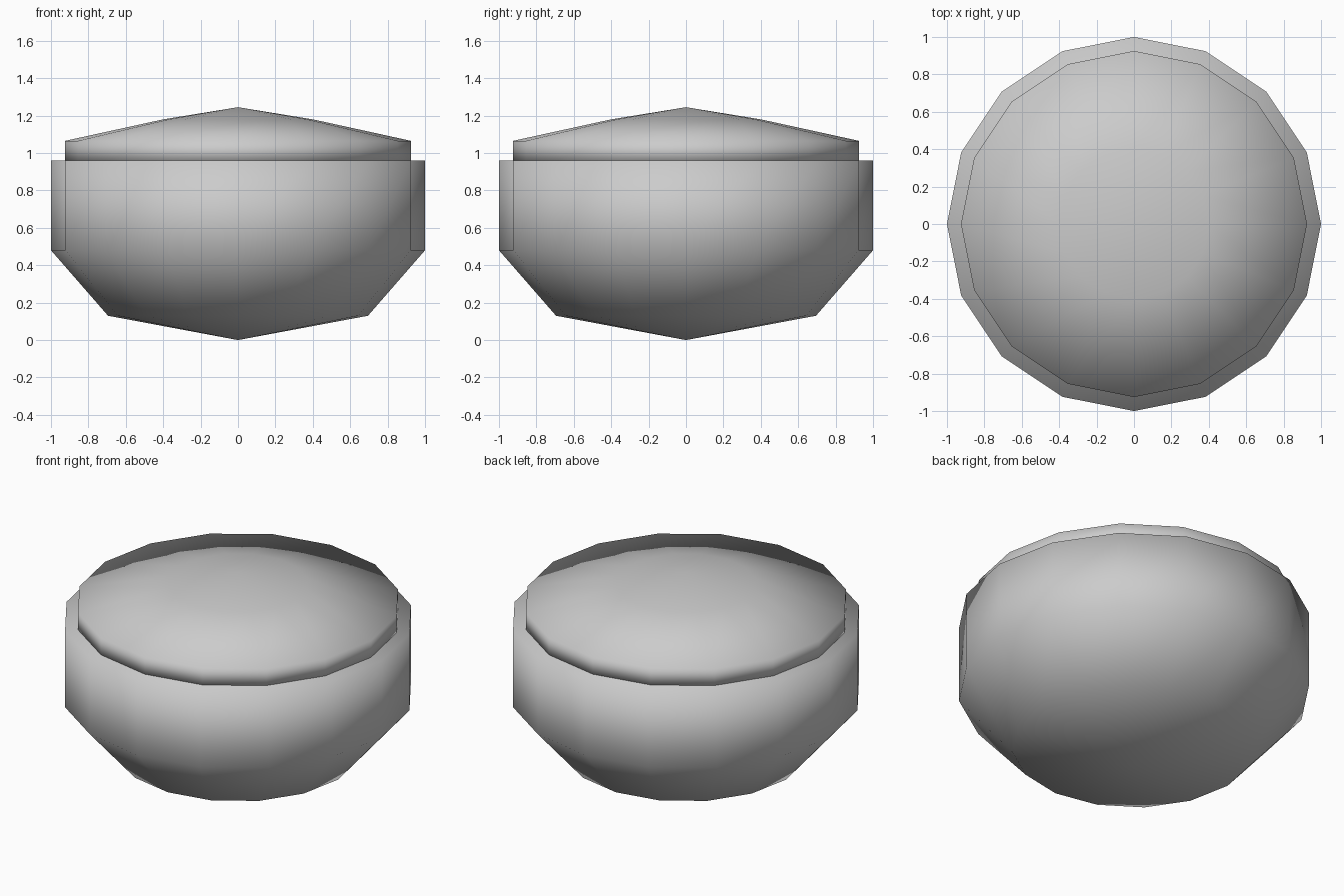
import bpy, bmesh, math

if "Cube" in bpy.data.objects:
    bpy.data.objects.remove(bpy.data.objects["Cube"])

SIDES = 16

def lathe(name, profile):
    """Spin an (r, z) profile around z; r = 0 makes a pole."""
    bm = bmesh.new()
    rings = []
    for r, z in profile:
        if r == 0:
            rings.append([bm.verts.new((0, 0, z))] * SIDES)
        else:
            rings.append([bm.verts.new((r * math.cos(2 * math.pi * i / SIDES),
                                        r * math.sin(2 * math.pi * i / SIDES), z))
                          for i in range(SIDES)])
    for a, b in zip(rings, rings[1:]):
        for i in range(SIDES):
            j = (i + 1) % SIDES
            corners = list(dict.fromkeys((a[i], a[j], b[j], b[i])))
            bm.faces.new(corners).smooth = True
    bmesh.ops.recalc_face_normals(bm, faces=bm.faces)
    mesh = bpy.data.meshes.new(name)
    bm.to_mesh(mesh)
    bm.free()
    obj = bpy.data.objects.new(name, mesh)
    bpy.context.collection.objects.link(obj)
    return obj

# Rounded bowl with straight wall and flat top
lathe("bowl", [(0, 0), (0.695, 0.13), (1, 0.48), (1, 0.96), (0, 0.96)])

# Low domed lid set slightly inside the rim
lathe("lid", [(0, 0.945), (0.925, 0.945), (0.925, 1.065), (0.4, 1.18), (0, 1.245)])
